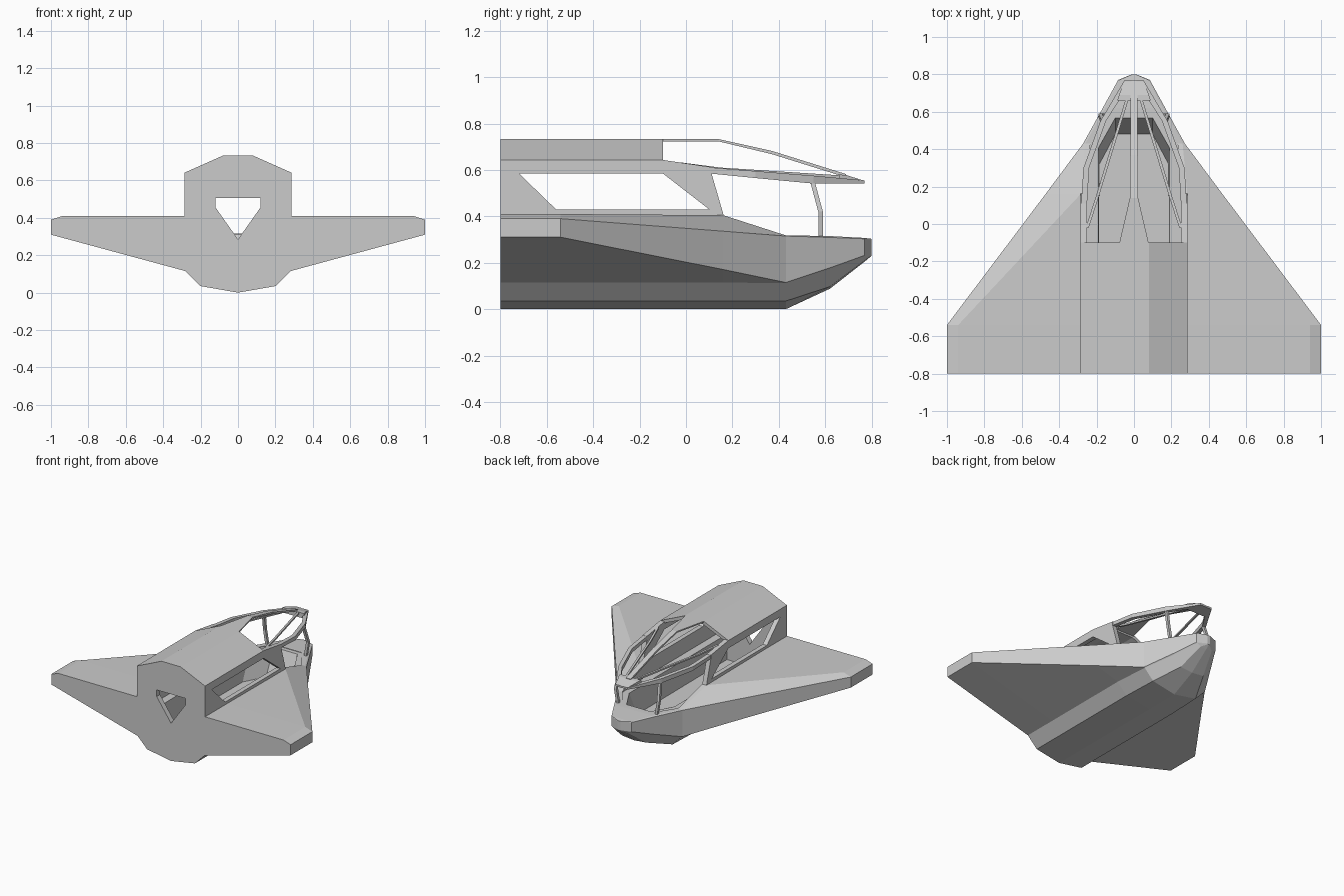
import bpy, bmesh

if "Cube" in bpy.data.objects:
    bpy.data.objects.remove(bpy.data.objects["Cube"])

def loft(name, rings):
    """Solid through equal-length rings, capped at both ends."""
    bm = bmesh.new()
    vs = [[bm.verts.new(p) for p in r] for r in rings]
    n = len(rings[0])
    for a, b in zip(vs, vs[1:]):
        for i in range(n):
            j = (i + 1) % n
            bm.faces.new((a[i], a[j], b[j], b[i]))
    bm.faces.new(vs[0][::-1])
    bm.faces.new(vs[-1])
    bmesh.ops.recalc_face_normals(bm, faces=bm.faces)
    me = bpy.data.meshes.new(name)
    bm.to_mesh(me)
    bm.free()
    ob = bpy.data.objects.new(name, me)
    bpy.context.collection.objects.link(ob)
    return ob

def mirrored(half):
    """Close a half outline by mirroring its first coordinate."""
    return half + [(-x, z) for x, z in reversed(half) if x > 1e-6]

def along_y(name, prof, y0, y1):
    return loft(name, [[(x, y, z) for x, z in prof] for y in (y0, y1)])

def along_x(name, prof, x0, x1):
    return loft(name, [[(x, y, z) for y, z in prof] for x in (x0, x1)])

def cut(ob, *cutters):
    for c in cutters:
        c.hide_render = True
        m = ob.modifiers.new("cut", 'BOOLEAN')
        m.operation, m.solver, m.object = 'DIFFERENCE', 'EXACT', c
    bpy.context.view_layer.update()
    dg = bpy.context.evaluated_depsgraph_get()
    me = bpy.data.meshes.new_from_object(ob.evaluated_get(dg))
    ob.modifiers.clear()
    ob.data = me

def beam(name, path):
    """Bar along y; each point is x, y, z, half width, thickness below z."""
    return loft(name, [[(x - w, y, z - t), (x + w, y, z - t), (x + w, y, z), (x - w, y, z)]
                       for x, y, z, w, t in path])

# Hull: y, keel z, chine, corner, lower edge, upper edge, shoulder, deck z
sections = [
    (-.80, 0, (.2, .035), (.28, .115), (1, .31), (1, .39), (.94, .41), .41),
    (-.54, 0, (.2, .035), (.28, .115), (1, .31), (1, .39), (.94, .41), .41),
    (.16, 0, (.2, .035), (.28, .115), (.473, .171), (.473, .336), (.285, .405), .405),
    (.43, 0, (.19, .035), (.265, .112), (.272, .115), (.272, .315), (.26, .318), .318),
    (.62, .088, (.10, .097), (.16, .172), (.167, .178), (.167, .309), (.155, .315), .315),
    (.77, .205, (.05, .21), (.08, .228), (.085, .232), (.085, .303), (.078, .307), .307),
    (.80, .23, (.006, .231), (.01, .233), (.012, .235), (.012, .3), (.01, .303), .303)]
hull = loft("hull", [[(x, s[0], z) for x, z in mirrored([(0, s[1])] + list(s[2:7]) + [(0, s[7])])]
                     for s in sections])

# Cockpit opening, sunken floor and rear port
def plan(half, z):
    return [(x, y, z) for x, y in mirrored_plan(half)]

def mirrored_plan(half):
    return half + [(-x, y) for x, y in reversed(half)]

rim = [(.25, -.76), (.25, .16), (.235, .42), (.11, .60)]
opening = loft("opening_cutter", [plan(rim, .312), plan(rim, .6)])
pit = loft("pit_cutter", [plan([(.19, -.76), (.185, .32), (.1, .48)], .12),
                          plan([(.19, -.76), (.19, .42), (.1, .58)], .34)])
port = along_y("port_cutter", mirrored([(0, .285), (.12, .455), (.12, .505)]), -.9, -.7)
cut(hull, opening, pit, port)

# Cabin rear wall with port
rear = along_y("cabin_rear_wall", mirrored([(0, .4), (.284, .4), (.284, .64), (.08, .73), (0, .73)]),
               -.80, -.76)
cut(rear, port)

# Cabin roof shell
along_y("cabin_roof", [(-.285, .642), (-.08, .733), (.08, .733), (.285, .642),
                       (.255, .63), (.07, .71), (-.07, .71), (-.255, .63)], -.80, -.10)

# Cabin side walls with slanted windows
window = along_x("window_cutter", [(-.72, .585), (-.1, .585), (.1, .43), (-.56, .43)], -.5, .5)
side = [(-.8, .40), (-.8, .643), (-.1, .643), (.11, .612), (.11, .585), (.165, .395)]
for s, label in ((-1, "left"), (1, "right")):
    wall = along_x(label + "_cabin_wall", side, s * .25, s * .285)
    cut(wall, window)
    # Canopy side rail, inner diagonal bar and front post
    beam(label + "_canopy_rail", [(s * .268, .09, .612, .016, .026), (s * .255, .30, .595, .015, .03),
                                  (s * .165, .55, .575, .015, .034), (s * .03, .77, .555, .02, .014)])
    beam(label + "_diagonal_bar", [(s * .25, -.02, .632, .008, .012), (s * .195, .15, .61, .008, .012),
                                   (s * .03, .69, .575, .008, .012)])
    loft(label + "_canopy_post", [
        [(s * (x + a), y + b, z) for a, b in ((-.01, -.01), (.01, -.01), (.01, .01), (-.01, .01))]
        for x, y, z in ((.165, .545, .55), (.18, .58, .42), (.16, .58, .305))])

# Canopy centre spine and nose plate
beam("canopy_spine", [(0, -.10, .733, .078, .01), (0, .14, .733, .022, .01),
                      (0, .37, .682, .02, .014), (0, .69, .582, .02, .014)])
beam("canopy_nose_plate", [(0, .66, .58, .09, .038), (0, .69, .578, .08, .036), (0, .77, .553, .048, .012)])

for c in (opening, pit, port, window):
    bpy.data.objects.remove(c)
